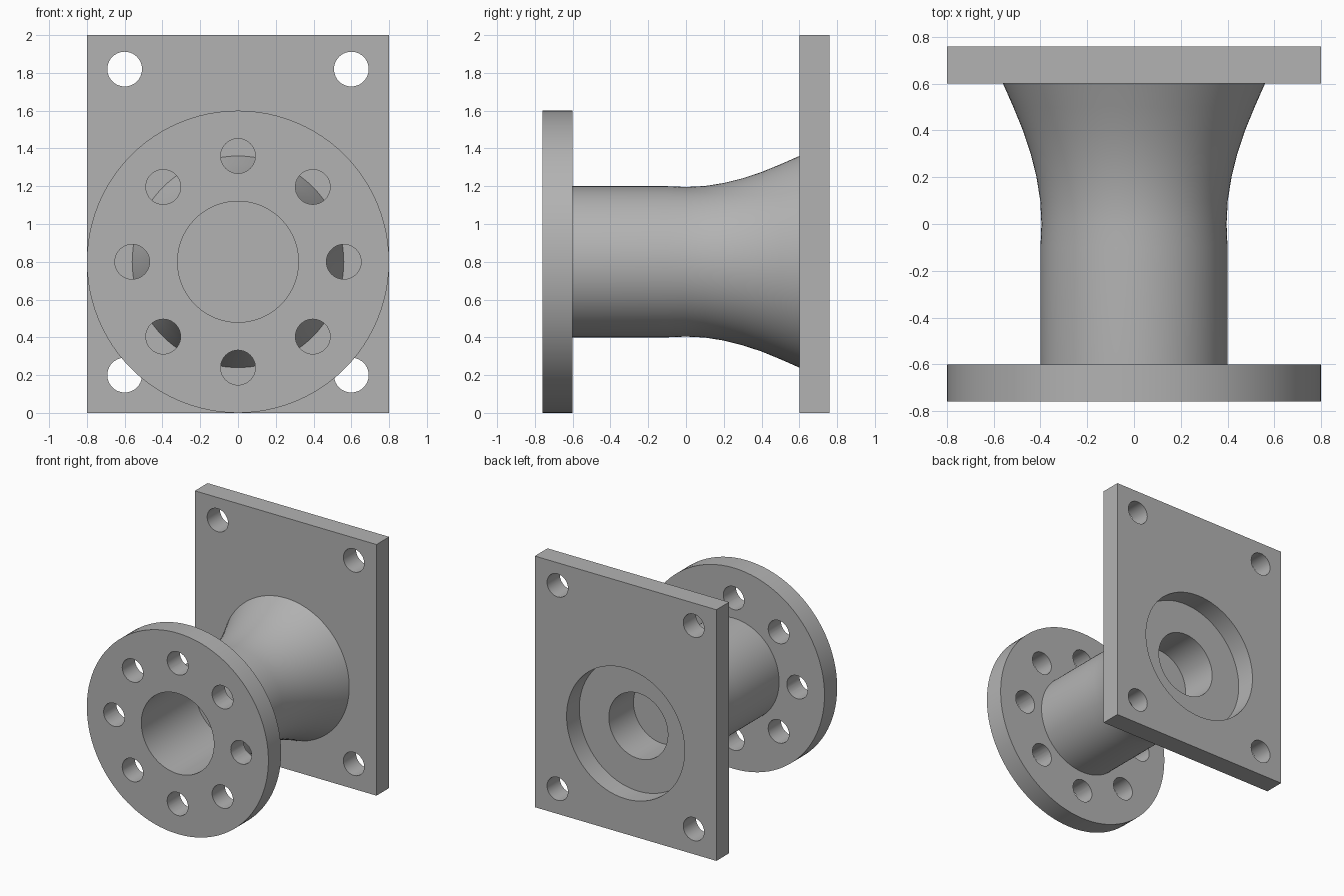
import bpy, bmesh, math
from mathutils import Matrix, Vector

if "Cube" in bpy.data.objects:
    bpy.data.objects.remove(bpy.data.objects["Cube"], do_unlink=True)

AXIS_Z = 0.8      # height of the pipe axis
BOLT_R = 0.092

steel = bpy.data.materials.new("grey_steel")
steel.use_nodes = True
GREY = (0.45, 0.45, 0.45, 1)
steel.diffuse_color = GREY
steel.node_tree.nodes["Principled BSDF"].inputs["Base Color"].default_value = GREY


def make_object(name, bm):
    bmesh.ops.recalc_face_normals(bm, faces=bm.faces)
    mesh = bpy.data.meshes.new(name)
    bm.to_mesh(mesh)
    bm.free()
    mesh.materials.append(steel)
    obj = bpy.data.objects.new(name, mesh)
    bpy.context.collection.objects.link(obj)
    return obj


def lathe(name, profile, steps=96):
    """Turn a (radius, y) profile around the pipe axis."""
    bm = bmesh.new()
    verts = [bm.verts.new((r, y, AXIS_Z)) for r, y in profile]
    edges = [bm.edges.new(pair) for pair in zip(verts, verts[1:])]
    bmesh.ops.spin(bm, geom=verts + edges, cent=(0, 0, AXIS_Z), axis=(0, 1, 0),
                   angle=math.tau, steps=steps, use_duplicate=False)
    bmesh.ops.remove_doubles(bm, verts=bm.verts, dist=1e-5)
    return make_object(name, bm)


def drill(obj, holes, y):
    """Cut round holes, given as (x, z, radius), through a disc or plate at y."""
    bm = bmesh.new()
    for x, z, r in holes:
        place = Matrix.Translation((x, y, z)) @ Matrix.Rotation(math.pi / 2, 4, 'X')
        bmesh.ops.create_cone(bm, cap_ends=True, segments=96 if r > 0.2 else 40,
                              radius1=r, radius2=r, depth=0.24, matrix=place)
    cutter = make_object("hole_cutter", bm)
    cutter.hide_render = True
    mod = obj.modifiers.new("holes", 'BOOLEAN')
    mod.operation = 'DIFFERENCE'
    mod.solver = 'EXACT'
    mod.object = cutter
    bpy.ops.object.select_all(action='DESELECT')
    obj.select_set(True)
    bpy.context.view_layer.objects.active = obj
    bpy.ops.object.modifier_apply(modifier=mod.name)
    bpy.data.objects.remove(cutter, do_unlink=True)
    bpy.ops.object.shade_smooth_by_angle(angle=math.radians(30))


# Round flange, neck and flared cone, with a blind bore at each end
bore = [(0, -0.08), (0.32, -0.08), (0.32, -0.76)]
flange = [(0.8, -0.76), (0.8, -0.6)]
neck = [(0.4, -0.6), (0.4, -0.1), (0.396, 0), (0.401, 0.1)]
flare = [(0.417, 0.2), (0.442, 0.3), (0.475, 0.4), (0.516, 0.5), (0.56, 0.6)]
rear_bore = [(0.26, 0.6), (0.26, 0.29), (0, 0.29)]
body = lathe("flanged_neck", bore + flange + neck + flare + rear_bore)

# Ring of eight bolt holes in the flange
ring = [(0.56 * math.cos(i * math.tau / 8), AXIS_Z + 0.56 * math.sin(i * math.tau / 8), BOLT_R)
        for i in range(8)]
drill(body, ring, -0.68)

# Rectangular mounting plate with corner holes and a large round opening
bm = bmesh.new()
bmesh.ops.create_cube(bm, size=1, matrix=Matrix.Translation((0, 0.68, 1))
                      @ Matrix.Diagonal((1.6, 0.16, 2, 1)))
plate = make_object("mounting_plate", bm)
corners = [(x, z, BOLT_R) for x in (-0.6, 0.6) for z in (0.2, 1.82)]
drill(plate, corners + [(0, AXIS_Z, 0.52)], 0.68)
